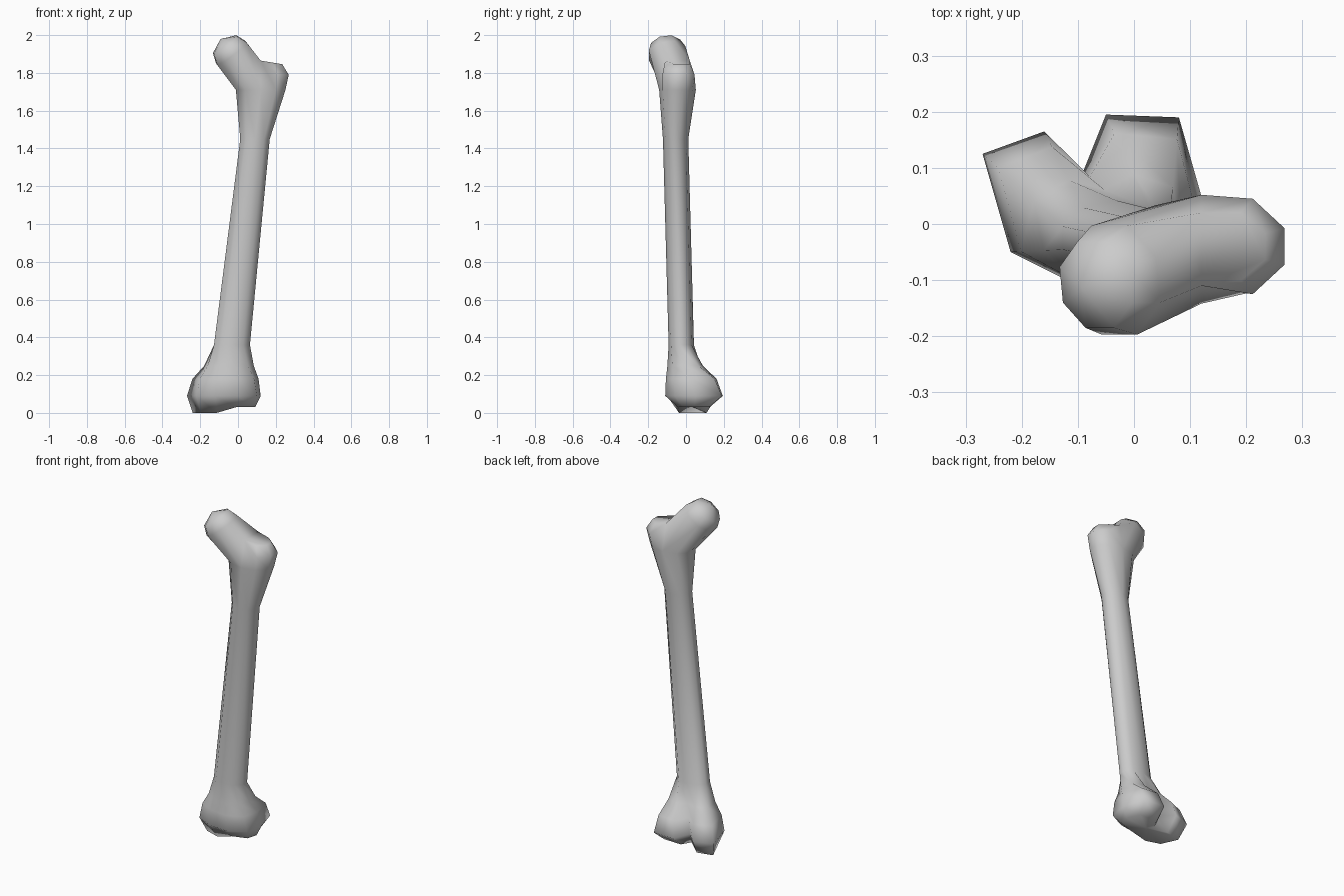
import bpy
import bmesh
from math import cos, sin, radians
from mathutils import Vector

cube = bpy.data.objects.get("Cube")
if cube:
    bpy.data.objects.remove(cube)

SIDES = 10
bm = bmesh.new()


def add_verts(points):
    return [bm.verts.new(point) for point in points]


def bridge(lower, upper, closed=True):
    """Join two chains of vertices with a strip of faces, skipping shared ends."""
    count = len(lower)
    for i in range(count if closed else count - 1):
        j = (i + 1) % count
        corners = []
        for vert in (lower[i], lower[j], upper[j], upper[i]):
            if vert not in corners:
                corners.append(vert)
        if len(corners) > 2:
            bm.faces.new(corners)


def cap(ring, tip):
    """Close a ring with a fan of triangles around a tip."""
    centre = bm.verts.new(tip)
    for i, vert in enumerate(ring):
        bm.faces.new((vert, ring[(i + 1) % len(ring)], centre))


def ellipse(centre, radius_x, radius_y):
    """Points of a level ellipse, starting at the back and going to the left."""
    angles = [radians(90 - 360 * i / SIDES) for i in range(SIDES)]
    return [Vector(centre) + Vector((radius_x * cos(a), radius_y * sin(a), 0))
            for a in angles]


# Knee end: two condyles with a notch between them at the back
knee_outline = [Vector((x, y, 0.09)) for x, y in (
    (-0.09, 0.095), (-0.05, 0.195), (0.08, 0.19), (0.12, 0.05), (0.1, -0.06),
    (0, -0.11), (-0.12, -0.1), (-0.22, -0.05), (-0.27, 0.125), (-0.16, 0.165))]
knee_centre = Vector((-0.07, 0.04, 0))
shaft_base = ellipse((-0.032, -0.025, 0.36), 0.1, 0.067)


def knee_base_point(point):
    x = knee_centre.x + (point.x - knee_centre.x) * 0.85
    y = knee_centre.y + (point.y - knee_centre.y) * 0.55
    return Vector((x, y, 0.03 if x > -0.1 else 0))


def knee_flare(height, amount):
    ring = [a.lerp(b, amount) for a, b in zip(shaft_base, knee_outline)]
    return [Vector((p.x, p.y, height)) for p in ring]


sections = [
    [knee_base_point(p) for p in knee_outline],
    knee_outline,
    knee_flare(0.18, 0.8),
    knee_flare(0.25, 0.36),
    shaft_base,
    # Shaft up to the flare below the hip end
    ellipse((0.09, -0.055, 1.45), 0.082, 0.067),
    ellipse((0.12, -0.045, 1.71), 0.138, 0.097),
]
rings = [add_verts(section) for section in sections]
for lower, upper in zip(rings, rings[1:]):
    bridge(lower, upper)
cap(rings[0], (-0.07, 0.02, 0.04))
top_ring = rings[-1]

# Ridge that parts the neck from the outer knob
half = SIDES // 2
ridge_back, ridge_front = add_verts([(0.12, 0.02, 1.865), (0.12, -0.11, 1.865)])

# Outer knob on the left half of the top ring
knob_lower = top_ring[:half + 1]
for centre, radius_x, radius_y in (((0.12, -0.04, 1.79), 0.156, 0.105),
                                   ((0.12, -0.04, 1.846), 0.12, 0.075)):
    inner = add_verts(ellipse(centre, radius_x, radius_y)[1:half])
    knob_upper = [ridge_back] + inner + [ridge_front]
    bridge(knob_lower, knob_upper, closed=False)
    knob_lower = knob_upper
bm.faces.new(knob_lower)

# Neck and ball head on the right half
neck_loop = [ridge_back, top_ring[0]] + top_ring[:half - 1:-1] + [ridge_front]
axis = Vector((-0.6, -0.15, 0.78)).normalized()
up = Vector((0, 1, 0)).cross(axis).normalized()
side = axis.cross(up)
ball = Vector((-0.035, -0.1, 1.905))
step = 360 / len(neck_loop)
for along, radius in ((0, 0.106), (0.055, 0.084)):
    angles = [radians(step * (i + 0.5)) for i in range(len(neck_loop))]
    head_ring = add_verts([ball + axis * along + (up * cos(a) + side * sin(a)) * radius
                           for a in angles])
    bridge(neck_loop, head_ring)
    neck_loop = head_ring
cap(neck_loop, ball + axis * 0.095)

# Finish the mesh
bmesh.ops.recalc_face_normals(bm, faces=bm.faces)
for face in bm.faces:
    face.smooth = True
mesh = bpy.data.meshes.new("thigh_bone")
bm.to_mesh(mesh)
bm.free()
thigh_bone = bpy.data.objects.new("thigh_bone", mesh)
bpy.context.collection.objects.link(thigh_bone)

# Pale grey bone
colour = (0.6, 0.6, 0.6, 1)
bone_grey = bpy.data.materials.new("bone_grey")
bone_grey.use_nodes = True
bone_grey.diffuse_color = colour
bone_grey.node_tree.nodes["Principled BSDF"].inputs["Base Color"].default_value = colour
mesh.materials.append(bone_grey)
